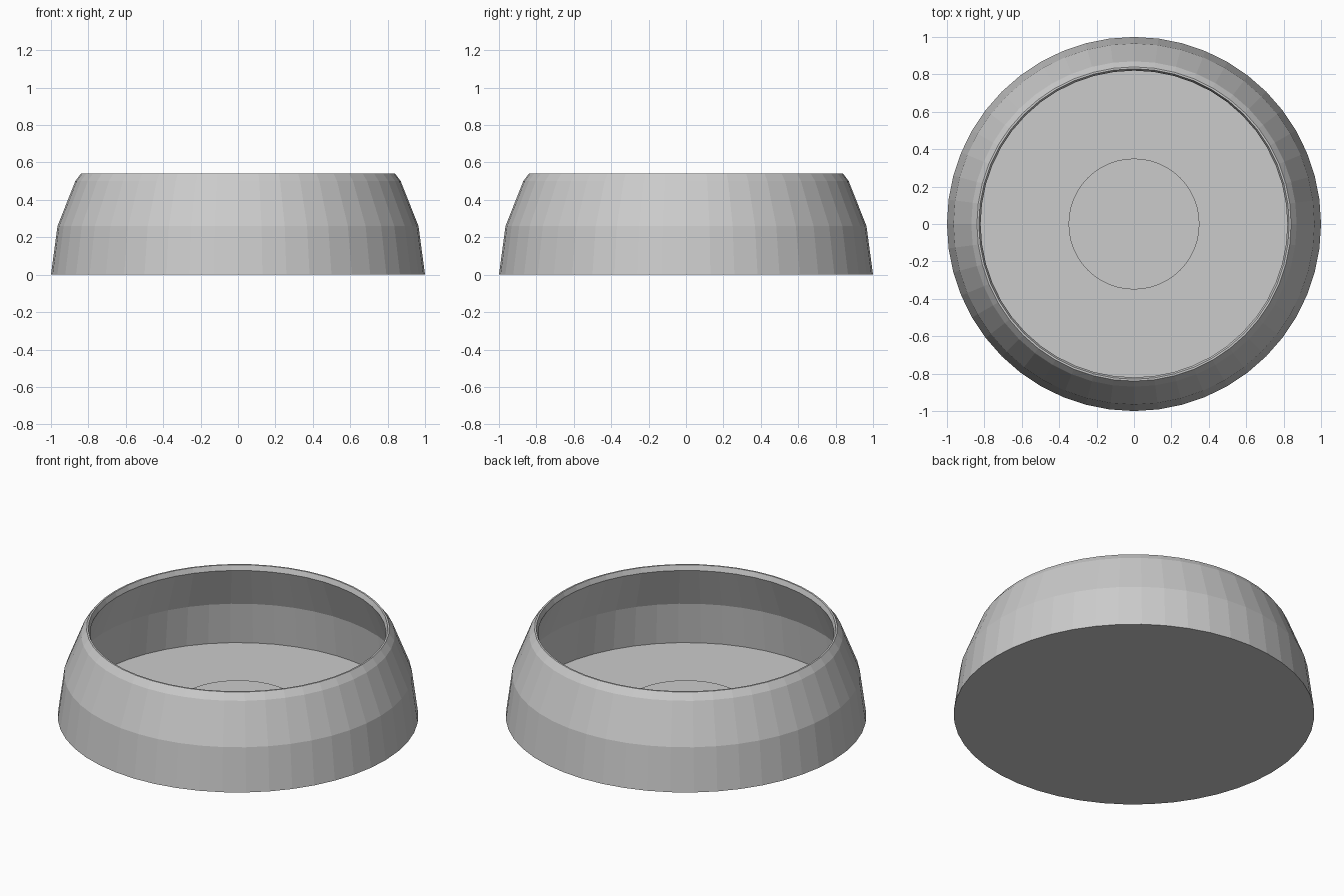
import bpy
import bmesh
from math import pi

SIDES = 48

cube = bpy.data.objects.get("Cube")
if cube:
    bpy.data.objects.remove(cube)

grey = bpy.data.materials.new("plain grey")
grey.use_nodes = True
colour = (0.6, 0.6, 0.6, 1)
grey.diffuse_color = colour
grey.node_tree.nodes["Principled BSDF"].inputs["Base Color"].default_value = colour


def lathe(name, profile):
    """Spin an (r, z) profile, from axis to axis, into a closed flat-shaded solid."""
    bm = bmesh.new()
    verts = [bm.verts.new((r, 0, z)) for r, z in profile]
    edges = [bm.edges.new(pair) for pair in zip(verts, verts[1:])]
    bmesh.ops.spin(bm, geom=verts + edges, cent=(0, 0, 0), axis=(0, 0, 1),
                   angle=2 * pi, steps=SIDES)
    bmesh.ops.remove_doubles(bm, verts=bm.verts, dist=0.0005)
    bmesh.ops.recalc_face_normals(bm, faces=bm.faces)
    mesh = bpy.data.meshes.new(name)
    bm.to_mesh(mesh)
    bm.free()
    mesh.materials.append(grey)
    obj = bpy.data.objects.new(name, mesh)
    bpy.context.collection.objects.link(obj)
    return obj


# Hollow shell: base, sloped outer wall, bevelled rim, undercut inner wall, floor
lathe("bowl_shell", [
    (0, 0), (1, 0), (0.965, 0.26), (0.87, 0.5), (0.84, 0.54),
    (0.83, 0.54), (0.82, 0.51), (0.92, 0.26), (0.95, 0.008), (0, 0.008),
])

# Low round pad in the middle of the floor
lathe("centre_pad", [(0, 0.004), (0.35, 0.004), (0.35, 0.057), (0, 0.057)])
